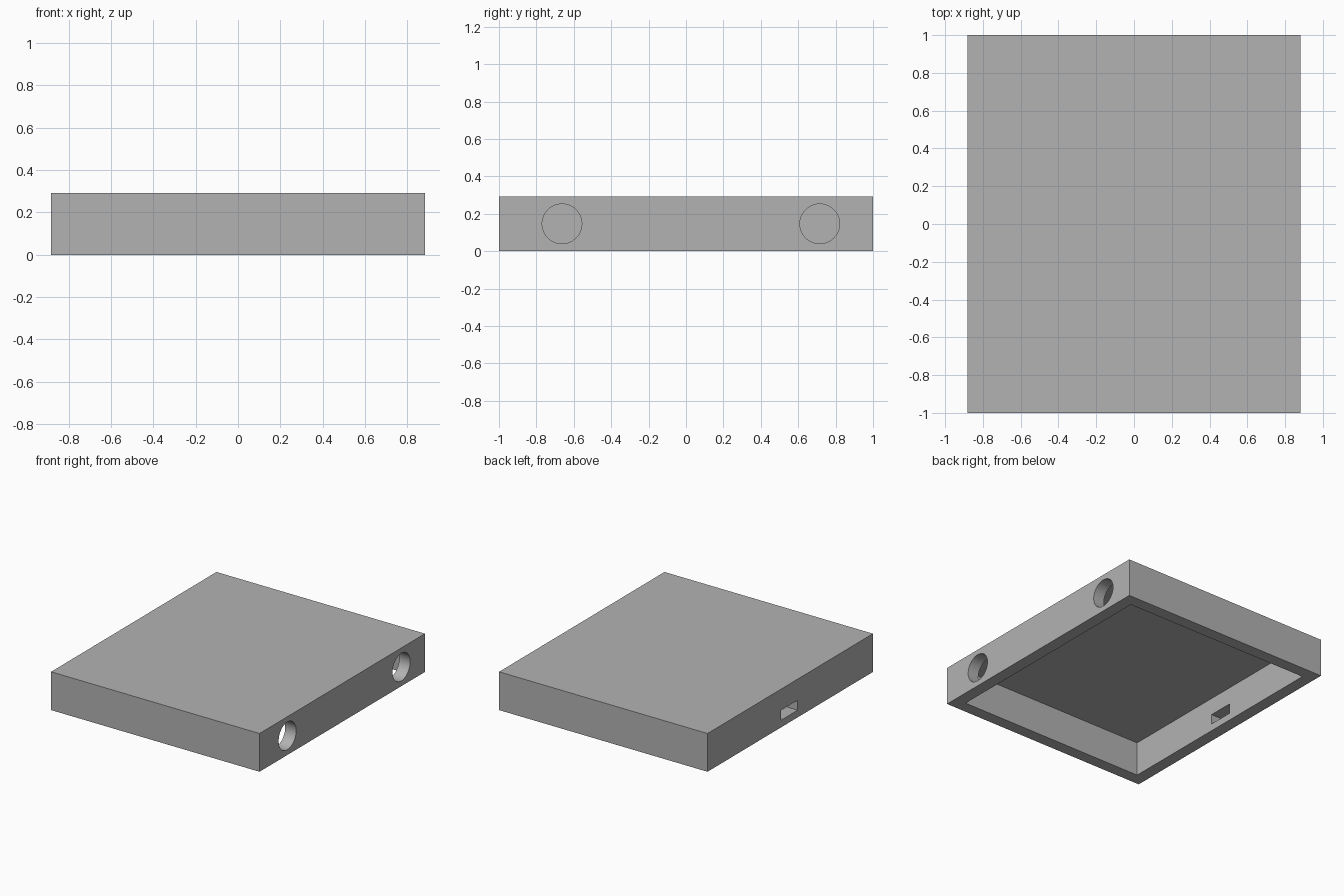
import bpy
import math
from mathutils import Matrix

if "Cube" in bpy.data.objects:
    bpy.data.objects.remove(bpy.data.objects["Cube"], do_unlink=True)

WIDTH, LENGTH, HEIGHT = 1.765, 2.0, 0.293
WALL, LID = 0.093, 0.031

grey = bpy.data.materials.new("plain grey")
grey.use_nodes = True
colour = (0.45, 0.45, 0.45, 1)
grey.diffuse_color = colour
grey.node_tree.nodes["Principled BSDF"].inputs["Base Color"].default_value = colour


def box(name, low, high):
    size = [h - l for l, h in zip(low, high)]
    middle = [(l + h) / 2 for l, h in zip(low, high)]
    bpy.ops.mesh.primitive_cube_add(size=1)
    ob = bpy.context.object
    ob.name = name
    ob.data.transform(Matrix.Translation(middle) @ Matrix.Diagonal((*size, 1)))
    ob.data.materials.append(grey)
    return ob


def cut(target, cutter):
    mod = target.modifiers.new(cutter.name, "BOOLEAN")
    mod.operation = "DIFFERENCE"
    mod.solver = "EXACT"
    mod.object = cutter
    bpy.context.view_layer.objects.active = target
    bpy.ops.object.modifier_apply(modifier=mod.name)
    bpy.data.objects.remove(cutter, do_unlink=True)


# Case: a shallow box, open underneath
x, y = WIDTH / 2, LENGTH / 2
case = box("case", (-x, -y, 0), (x, y, HEIGHT))
cut(case, box("hollow", (WALL - x, WALL - y, -0.1), (x - WALL, y - WALL, HEIGHT - LID)))

# Two round holes through the left wall
for hole_y in (-0.663, 0.715):
    bpy.ops.mesh.primitive_cylinder_add(
        vertices=64, radius=0.106, depth=3 * WALL,
        location=(x - WALL / 2, hole_y, HEIGHT / 2), rotation=(0, math.pi / 2, 0))
    hole = bpy.context.object
    hole.name = "round_hole"
    hole.data.materials.append(grey)
    cut(case, hole)

# Small slot through the right wall
cut(case, box("slot", (-x - WALL, -0.09, 0.055), (-x + 2 * WALL, 0.11, 0.131)))

# Smooth hole rims, sharp box edges
bpy.ops.object.select_all(action="DESELECT")
case.select_set(True)
bpy.context.view_layer.objects.active = case
bpy.ops.object.shade_smooth_by_angle(angle=math.radians(30))
